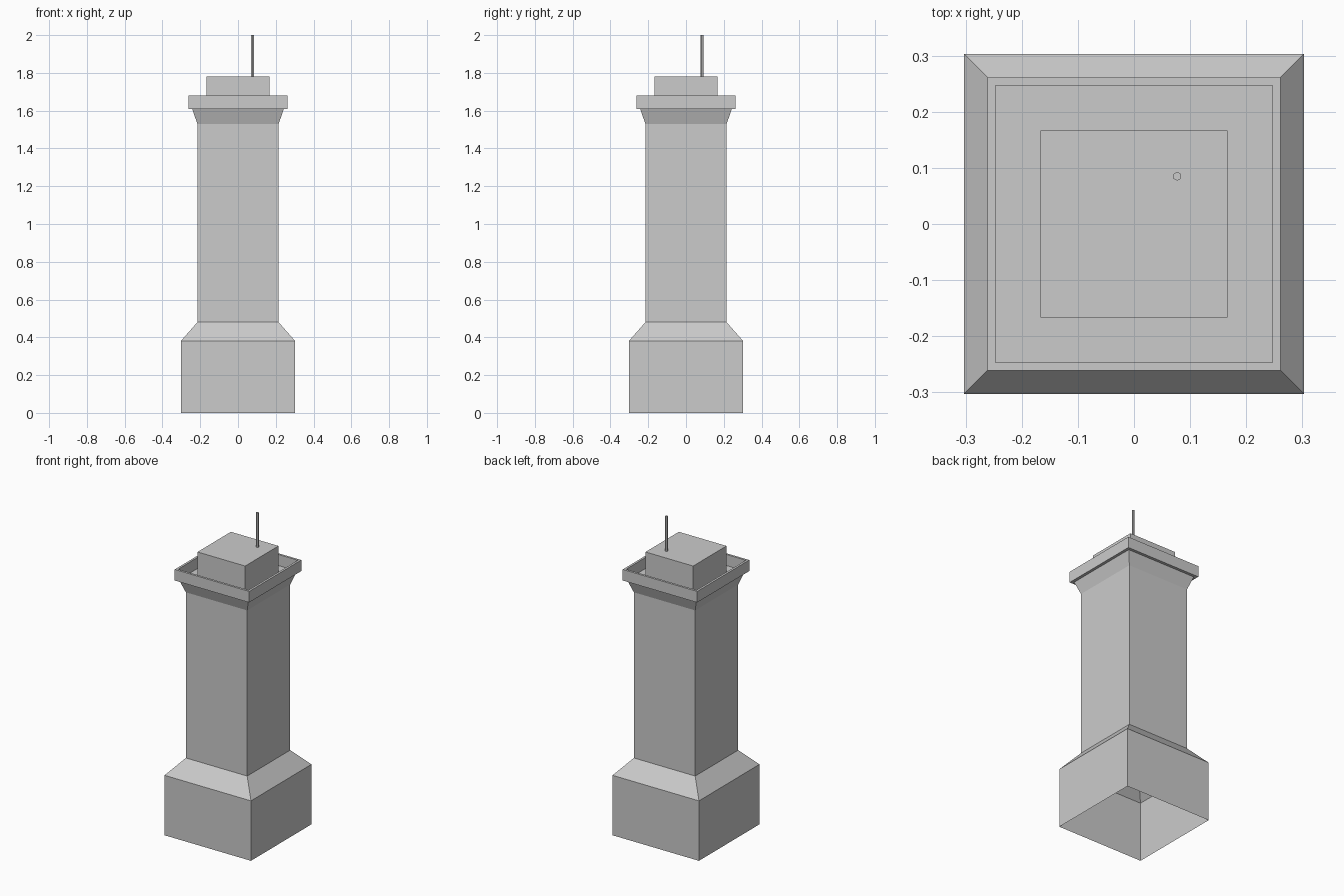
import bpy, bmesh
from math import cos, sin, pi

if "Cube" in bpy.data.objects:
    bpy.data.objects.remove(bpy.data.objects["Cube"])


def loft(name, profile, sides=4, phase=pi / 4, centre=(0, 0), cap_start=False, cap_end=False):
    """Stack regular polygon rings from (corner radius, z) pairs and skin them."""
    bm = bmesh.new()
    rings = []
    for r, z in profile:
        rings.append([bm.verts.new((centre[0] + r * cos(phase + 2 * pi * i / sides),
                                    centre[1] + r * sin(phase + 2 * pi * i / sides), z))
                      for i in range(sides)])
    for a, b in zip(rings, rings[1:]):
        for i in range(sides):
            j = (i + 1) % sides
            bm.faces.new((a[i], a[j], b[j], b[i]))
    if cap_start:
        bm.faces.new(rings[0][::-1])
    if cap_end:
        bm.faces.new(rings[-1])
    mesh = bpy.data.meshes.new(name)
    bm.to_mesh(mesh)
    bm.free()
    obj = bpy.data.objects.new(name, mesh)
    bpy.context.collection.objects.link(obj)
    return obj


def square(*profile):
    """Turn (half width, z) pairs into (corner radius, z) pairs."""
    return [(h * 2 ** 0.5, z) for h, z in profile]


# Hollow plinth, open underneath, with sloped shoulder
loft("base", square((0.303, 0), (0.303, 0.38), (0.215, 0.48)))

# Main shaft with flared top
loft("shaft", square((0.215, 0.48), (0.215, 1.53), (0.243, 1.61)))

# Overhanging ledge, thin parapet wall and sunken roof floor
loft("parapet", square((0.243, 1.61), (0.261, 1.61), (0.261, 1.68),
                       (0.247, 1.68), (0.247, 1.61)), cap_end=True)

# Rooftop box
loft("roof_box", square((0.167, 1.61), (0.167, 1.78)), cap_end=True)

# Hexagonal mast
loft("antenna", [(0.008, 1.78), (0.008, 2.0)], sides=6, phase=pi / 2,
     centre=(0.077, 0.085), cap_end=True)
